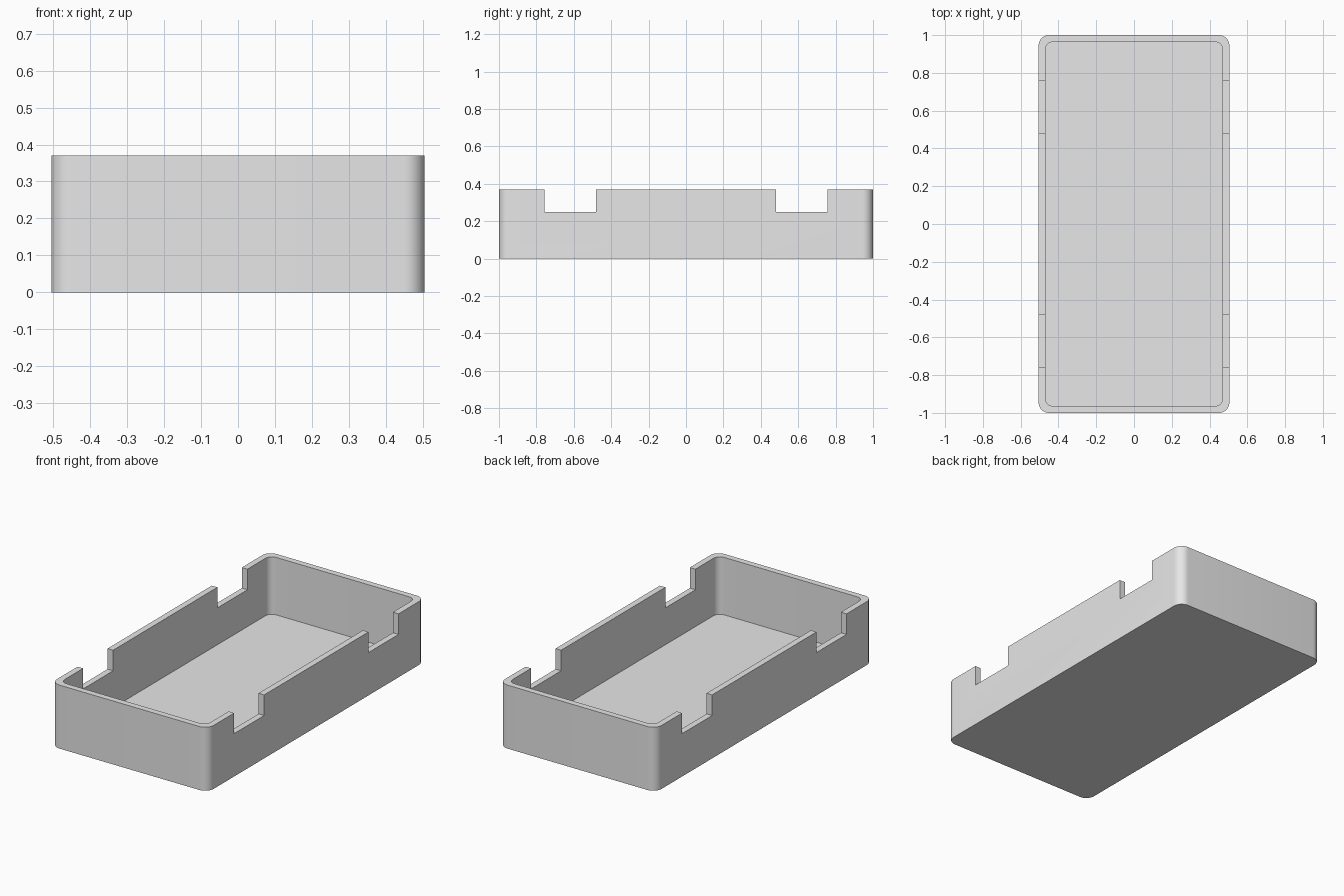
import bpy
import bmesh
import math

WIDTH, LENGTH, HEIGHT = 1.01, 2.0, 0.37
WALL, FLOOR = 0.036, 0.035
NOTCH_NEAR, NOTCH_FAR, NOTCH_Z = 0.48, 0.757, 0.25

cube = bpy.data.objects.get("Cube")
if cube:
    bpy.data.objects.remove(cube, do_unlink=True)

grey = bpy.data.materials.new("plain grey")
grey.use_nodes = True
colour = (0.8, 0.8, 0.8, 1)
grey.diffuse_color = colour
grey.node_tree.nodes["Principled BSDF"].inputs["Base Color"].default_value = colour


def block(name, size, centre, radius=0):
    """Box with optionally rounded upright edges."""
    bm = bmesh.new()
    bmesh.ops.create_cube(bm, size=1)
    bmesh.ops.scale(bm, vec=size, verts=bm.verts)
    bmesh.ops.translate(bm, vec=centre, verts=bm.verts)
    if radius:
        upright = [e for e in bm.edges
                   if abs(e.verts[0].co.z - e.verts[1].co.z) > 0.01]
        bmesh.ops.bevel(bm, geom=upright, offset=radius, segments=10,
                        profile=0.5, affect='EDGES')
    mesh = bpy.data.meshes.new(name)
    bm.to_mesh(mesh)
    bm.free()
    mesh.materials.append(grey)
    obj = bpy.data.objects.new(name, mesh)
    bpy.context.collection.objects.link(obj)
    return obj


# Rounded outer tray body
tray = block("tray", (WIDTH, LENGTH, HEIGHT), (0, 0, HEIGHT / 2), 0.055)

# Hollow interior, then a pair of notches through both long walls
cutters = [block("cavity_cutter",
                 (WIDTH - 2 * WALL, LENGTH - 2 * WALL, HEIGHT),
                 (0, 0, FLOOR + HEIGHT / 2), 0.04)]
for side in (-1, 1):
    cutters.append(block("notch_cutter",
                         (WIDTH + 0.2, NOTCH_FAR - NOTCH_NEAR, HEIGHT),
                         (0, side * (NOTCH_NEAR + NOTCH_FAR) / 2,
                          NOTCH_Z + HEIGHT / 2)))

bpy.ops.object.select_all(action='DESELECT')
bpy.context.view_layer.objects.active = tray
tray.select_set(True)
for cutter in cutters:
    cutter.hide_render = True
    mod = tray.modifiers.new("cut", 'BOOLEAN')
    mod.operation = 'DIFFERENCE'
    mod.solver = 'EXACT'
    mod.object = cutter
    bpy.ops.object.modifier_apply(modifier=mod.name)
    bpy.data.objects.remove(cutter, do_unlink=True)

# Smooth corners, crisp rims
bpy.ops.object.shade_smooth_by_angle(angle=math.radians(30))
